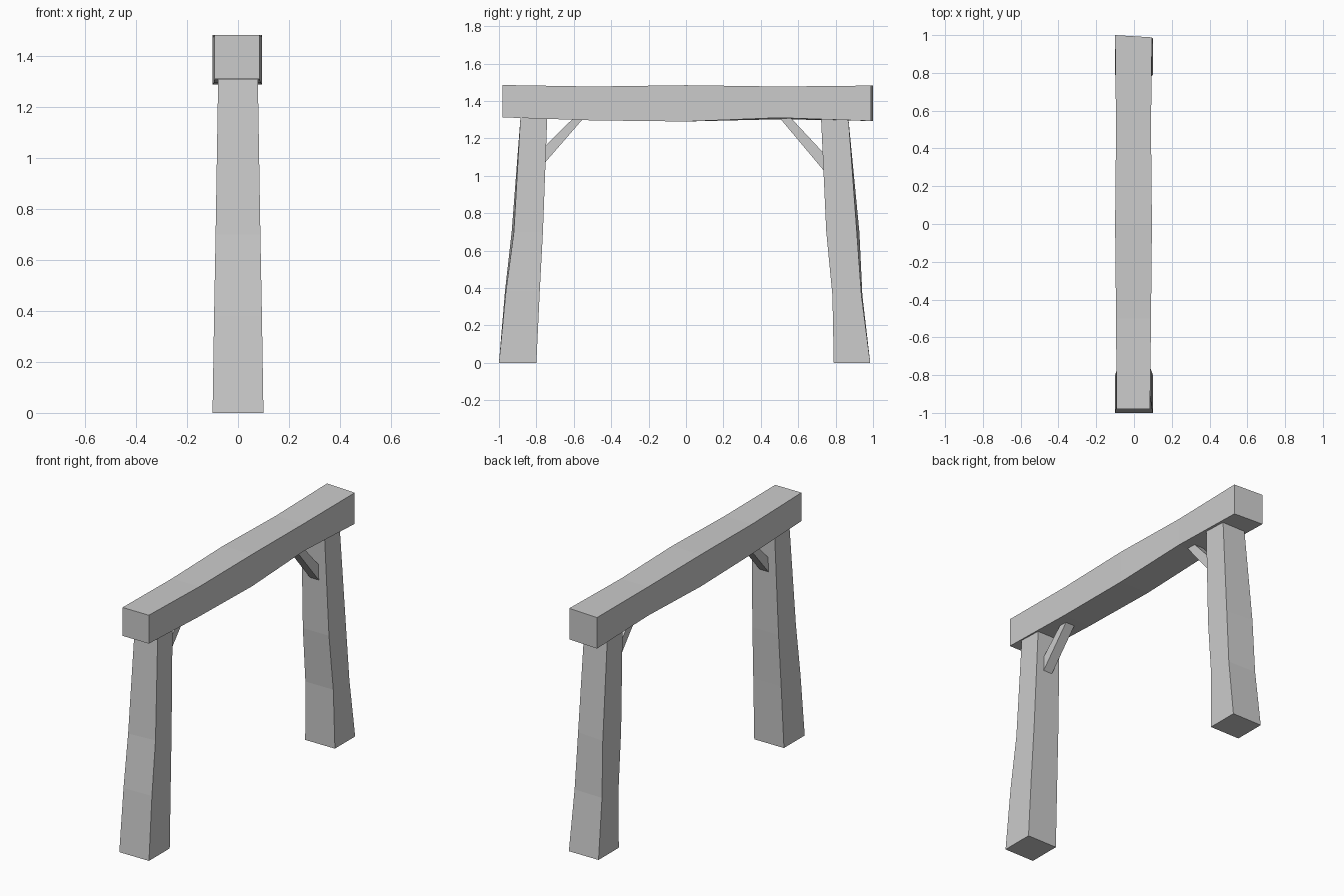
import bpy, bmesh


def loft(name, rings):
    """Flat-faced solid through a series of four-cornered rings."""
    bm = bmesh.new()
    loops = [[bm.verts.new(p) for p in ring] for ring in rings]
    for a, b in zip(loops, loops[1:]):
        for i in range(4):
            j = (i + 1) % 4
            bm.faces.new((a[i], a[j], b[j], b[i]))
    bm.faces.new(loops[0])
    bm.faces.new(loops[-1])
    bmesh.ops.recalc_face_normals(bm, faces=bm.faces[:])
    mesh = bpy.data.meshes.new(name)
    bm.to_mesh(mesh)
    bm.free()
    obj = bpy.data.objects.new(name, mesh)
    bpy.context.collection.objects.link(obj)


def post(name, sections):
    # section: height, half width, outer y at -x, outer y at +x, inner y
    loft(name, [[(-w, ob, z), (w, of, z), (w, inn, z), (-w, inn, z)]
                for z, w, ob, of, inn in sections])


def brace(name, profile):
    loft(name, [[(x, y, z) for y, z in profile] for x in (-0.03, 0.03)])


# Hand-hewn tapering posts
post("front_post", [
    (0.0, 0.10, -1.0, -1.0, -0.80),
    (0.38, 0.094, -0.968, -0.963, -0.782),
    (0.70, 0.088, -0.932, -0.92, -0.765),
    (1.31, 0.078, -0.885, -0.885, -0.742),
])
post("back_post", [
    (0.0, 0.10, 0.985, 0.985, 0.79),
    (0.36, 0.094, 0.943, 0.938, 0.783),
    (0.70, 0.088, 0.927, 0.913, 0.75),
    (1.31, 0.078, 0.868, 0.868, 0.722),
])

# Crossbeam sections: y at -x, y at +x, x range, bottom z at -x and +x, top z
beam = [
    (-0.98, -0.98, -0.092, 0.085, 1.312, 1.312, 1.485),
    (-0.50, -0.50, -0.095, 0.09, 1.296, 1.296, 1.477),
    (0.0, 0.0, -0.10, 0.095, 1.29, 1.29, 1.484),
    (0.50, 0.50, -0.095, 0.09, 1.302, 1.31, 1.477),
    (1.0, 0.988, -0.10, 0.095, 1.293, 1.293, 1.482),
]
loft("crossbeam", [[(x0, yb, zb), (x1, yf, zf), (x1, yf, t), (x0, yb, t)]
                   for yb, yf, x0, x1, zb, zf, t in beam])

# Diagonal corner braces
brace("front_brace", [(-0.767, 1.055), (-0.767, 1.145), (-0.605, 1.305), (-0.55, 1.305)])
brace("back_brace", [(0.743, 1.02), (0.737, 1.12), (0.56, 1.31), (0.50, 1.31)])
